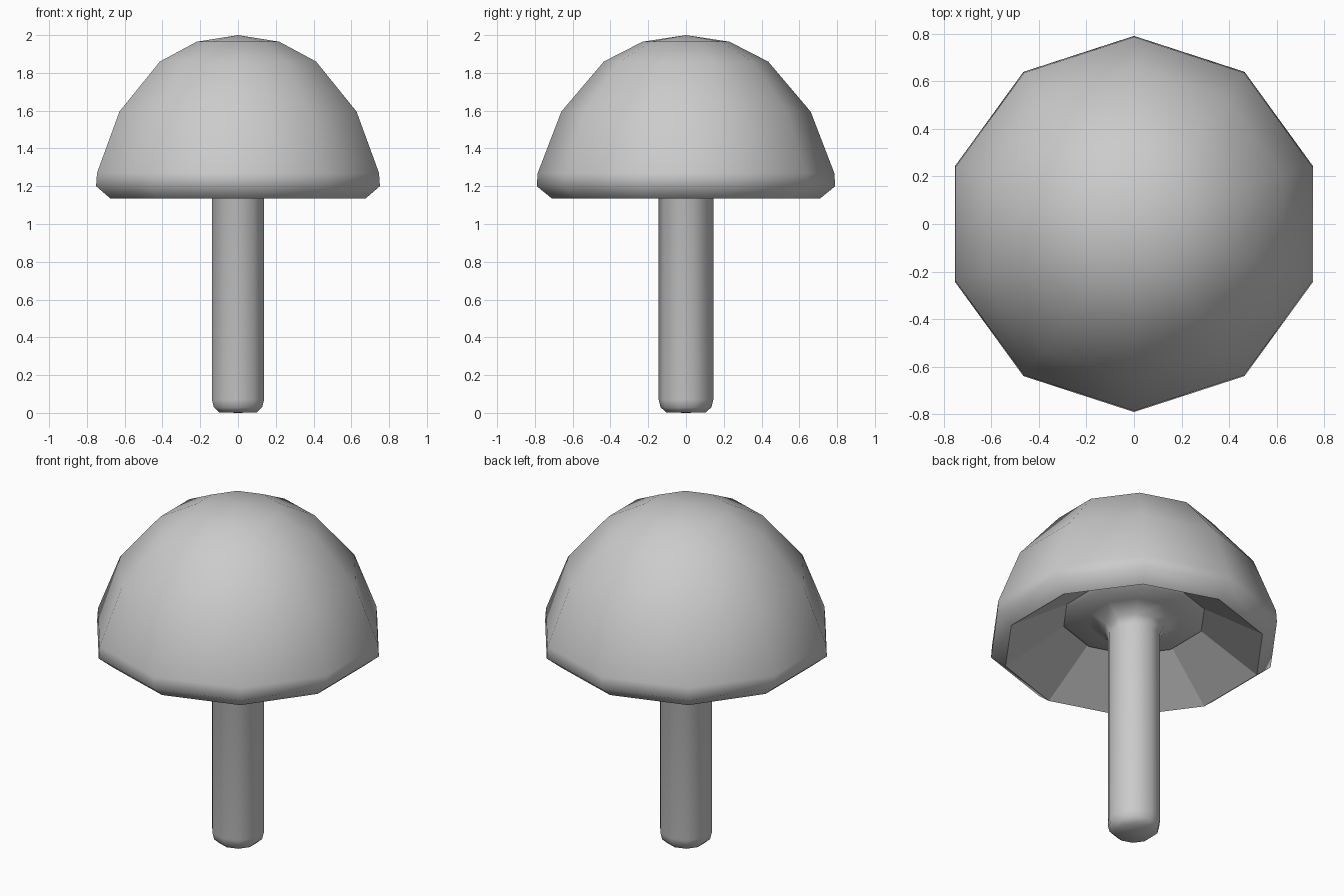
import bpy, bmesh, math

if "Cube" in bpy.data.objects:
    bpy.data.objects.remove(bpy.data.objects["Cube"])

SIDES = 10


def lathe(name, profile, flat_from=None):
    """Spin a (radius, height) profile into a ten-sided solid."""
    bm = bmesh.new()
    rings = []
    for r, z in profile:
        if r == 0:
            rings.append([bm.verts.new((0, 0, z))])
        else:
            angles = [math.pi / 2 + math.tau * i / SIDES for i in range(SIDES)]
            rings.append([bm.verts.new((r * math.cos(a), r * math.sin(a), z)) for a in angles])
    for k, (lo, hi) in enumerate(zip(rings, rings[1:])):
        for i in range(SIDES):
            j = (i + 1) % SIDES
            if len(lo) == 1:
                face = bm.faces.new((lo[0], hi[j], hi[i]))
            elif len(hi) == 1:
                face = bm.faces.new((lo[i], lo[j], hi[0]))
            else:
                face = bm.faces.new((lo[i], lo[j], hi[j], hi[i]))
            face.smooth = flat_from is None or k < flat_from
    bmesh.ops.recalc_face_normals(bm, faces=bm.faces)
    # Sharp edges where flat facets meet smooth ones
    for e in bm.edges:
        if len(e.link_faces) == 2 and e.link_faces[0].smooth != e.link_faces[1].smooth:
            e.smooth = False
    mesh = bpy.data.meshes.new(name)
    bm.to_mesh(mesh)
    bm.free()
    obj = bpy.data.objects.new(name, mesh)
    bpy.context.collection.objects.link(obj)
    return obj


# Domed cap: smooth outside, rounded lip, faceted hollow underside
lathe("mushroom_cap", [
    (0, 2.0), (0.23, 1.965), (0.435, 1.86), (0.66, 1.595), (0.785, 1.27),
    (0.79, 1.20), (0.71, 1.135), (0.39, 1.335), (0, 1.5)], flat_from=6)

# Stem with bevelled foot, flaring into a disc under the cap
stem = lathe("mushroom_stem", [
    (0, 0), (0.105, 0.003), (0.135, 0.03), (0.145, 0.07), (0.145, 1.22),
    (0.165, 1.265), (0.25, 1.31), (0.37, 1.32), (0.40, 1.345), (0, 1.40)])
bpy.context.view_layer.objects.active = stem
stem.select_set(True)
bpy.ops.object.shade_smooth_by_angle(angle=math.radians(50))
